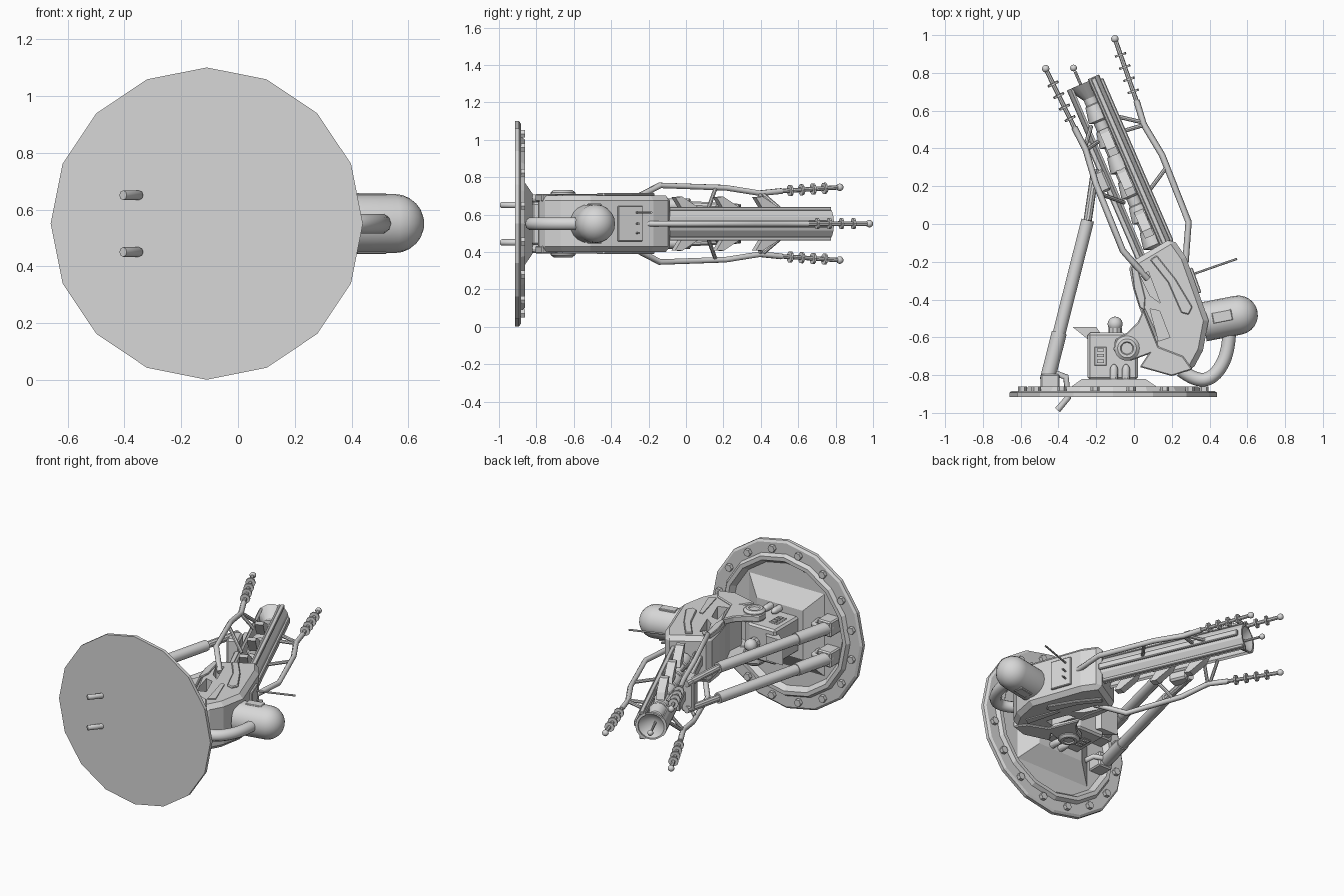
import bpy, bmesh, math
from mathutils import Vector, Matrix

if "Cube" in bpy.data.objects:
    bpy.data.objects.remove(bpy.data.objects["Cube"])

CZ = 0.551                                   # height of the mirror plane
grey = bpy.data.materials.new("plain grey")
grey.diffuse_color = (0.68, 0.68, 0.68, 1)
grey.use_nodes = True
grey.node_tree.nodes["Principled BSDF"].inputs["Base Color"].default_value = grey.diffuse_color
BARREL = Matrix.Translation((0.095, -0.095, CZ)) @ Matrix.Rotation(math.radians(23.4), 4, 'Z')


def L(x, y, z=0.0):
    """Barrel space (y along the barrel) to world."""
    return BARREL @ Vector((x, y, z))


def finish(name, bm, smooth=False, bevel=0):
    bmesh.ops.recalc_face_normals(bm, faces=bm.faces)
    me = bpy.data.meshes.new(name)
    bm.to_mesh(me)
    bm.free()
    me.materials.append(grey)
    ob = bpy.data.objects.new(name, me)
    bpy.context.collection.objects.link(ob)
    if bevel:
        m = ob.modifiers.new("bevel", 'BEVEL')
        m.width, m.segments, m.limit_method = bevel, 1, 'ANGLE'
        m.angle_limit = math.radians(50)
    if smooth:
        bpy.ops.object.select_all(action='DESELECT')
        ob.select_set(True)
        bpy.context.view_layer.objects.active = ob
        bpy.ops.object.shade_smooth_by_angle(angle=math.radians(35))
    return ob


def prism(name, poly, z0, z1, bevel=0, space=None):
    bm = bmesh.new()
    lo = [bm.verts.new((x, y, z0)) for x, y in poly]
    hi = [bm.verts.new((x, y, z1)) for x, y in poly]
    bm.faces.new(lo)
    bm.faces.new(hi)
    n = len(poly)
    for i in range(n):
        bm.faces.new((lo[i], lo[(i + 1) % n], hi[(i + 1) % n], hi[i]))
    if space:
        bm.transform(space)
    return finish(name, bm, bevel=bevel)


def box(name, x0, x1, y0, y1, z0, z1, bevel=0, space=None):
    return prism(name, [(x0, y0), (x1, y0), (x1, y1), (x0, y1)], z0, z1, bevel, space)


def lathe(name, profile, origin, axis, n=16, smooth=True):
    """Revolve (radius, distance) points about an axis."""
    bm = bmesh.new()
    q = Vector(axis).to_track_quat('Z', 'Y')
    rings = []
    for i in range(n):
        a = math.tau * i / n
        rings.append([bm.verts.new(Vector(origin) + q @ Vector((r * math.cos(a), r * math.sin(a), h)))
                      for r, h in profile])
    for i in range(n):
        A, B = rings[i], rings[(i + 1) % n]
        for j in range(len(profile) - 1):
            bm.faces.new((A[j], B[j], B[j + 1], A[j + 1]))
    bmesh.ops.remove_doubles(bm, verts=bm.verts, dist=1e-5)
    return finish(name, bm, smooth)


def rod(name, a, b, r, n=10):
    d = Vector(b) - Vector(a)
    return lathe(name, [(0, 0), (r, 0), (r, d.length), (0, d.length)], a, d, n)


def ball(name, c, r, axis=(0, 0, 1)):
    prof = [(r * math.sin(math.pi * i / 8), -r * math.cos(math.pi * i / 8)) for i in range(9)]
    return lathe(name, prof, c, axis, 12)


def tube(name, pts, r, kind='POLY', res=2):
    cu = bpy.data.curves.new(name, 'CURVE')
    cu.dimensions, cu.bevel_depth, cu.bevel_resolution, cu.use_fill_caps = '3D', r, res, True
    sp = cu.splines.new(kind)
    sp.points.add(len(pts) - 1)
    for p, c in zip(sp.points, pts):
        p.co = (*c, 1)
    if kind == 'NURBS':
        sp.order_u, sp.use_endpoint_u, sp.resolution_u = 3, True, 6
    cu.materials.append(grey)
    ob = bpy.data.objects.new(name, cu)
    bpy.context.collection.objects.link(ob)
    return ob


# wall plate: flange, raised ring and shallow dish, axis along +y
hub = Vector((-0.11, -0.915, CZ))
lathe("wall_plate", [(0, 0), (0.55, 0), (0.55, 0.022), (0.535, 0.032), (0.465, 0.032),
      (0.45, 0.055), (0.425, 0.055), (0.40, 0.02), (0, 0.02)], hub, (0, 1, 0), 16, False)
for i in range(16):
    a = math.tau * (i + 0.5) / 16
    c = hub + Vector((0.49 * math.cos(a), 0.025, 0.49 * math.sin(a)))
    rod("flange_bolt", c, c + Vector((0, 0.03, 0)), 0.024, 6)

# sloped pedestal in the dish
bm = bmesh.new()
rows = [[bm.verts.new((x, y, CZ + z)) for x, z in ((x0, -h), (x1, -h), (x1, h), (x0, h))]
        for x0, x1, h, y in ((-0.38, 0.17, 0.27, -0.896), (-0.275, 0.06, 0.16, -0.82))]
bm.faces.new(rows[0])
bm.faces.new(rows[1])
for i in range(4):
    j = (i + 1) % 4
    bm.faces.new((rows[0][i], rows[0][j], rows[1][j], rows[1][i]))
finish("pedestal", bm)

# mount block with wing and knob
prism("mount_block", [(-0.245, -0.825), (0.02, -0.825), (0.02, -0.70), (0.01, -0.62), (-0.06, -0.575),
                      (-0.245, -0.575)], CZ - 0.115, CZ + 0.115, 0.012)
prism("mount_wing", [(-0.325, -0.545), (-0.2, -0.545), (-0.18, -0.575), (-0.18, -0.61), (-0.245, -0.61)],
      CZ - 0.08, CZ + 0.08)
rod("knob_stem", (-0.1, -0.6, CZ), (-0.1, -0.55, CZ), 0.036)
ball("knob", (-0.1, -0.53, CZ), 0.04, (0, 1, 0))

# housing with chamfered edges
body = prism("gun_housing", [(-0.03, -0.21), (-0.005, -0.34), (0.03, -0.45), (0.10, -0.60), (0.09, -0.73),
             (0.2, -0.79), (0.307, -0.778), (0.365, -0.67), (0.395, -0.51), (0.275, -0.175),
             (0.205, -0.075), (0.18, -0.085)], CZ - 0.15, CZ + 0.15, 0.03)
pockets = ([(0.035, -0.28), (0.075, -0.25), (0.14, -0.42), (0.085, -0.38)],
           [(0.085, -0.45), (0.135, -0.46), (0.19, -0.60), (0.13, -0.62)])

# details mirrored above and below the middle plane
for s in (1, -1):
    z = lambda h: CZ + s * h
    for p in pockets:
        cut = prism("pocket_cutter", p, z(0.07), z(0.2))
        cut.hide_render = True
        cut.hide_set(True)
        m = body.modifiers.new("pocket", 'BOOLEAN')
        m.operation, m.object, m.solver = 'DIFFERENCE', cut, 'EXACT'
    # yoke cheek and pivot
    prism("yoke_cheek", [(-0.11, -0.67), (-0.10, -0.61), (-0.037, -0.575), (0.02, -0.52), (0.05, -0.45),
          (0.13, -0.65), (0.26, -0.70), (0.31, -0.77), (0.2, -0.805), (0.03, -0.757), (0.075, -0.69),
          (-0.02, -0.725)], z(0.118), z(0.16), 0.006)
    prism("housing_rib", [(-0.015, -0.225), (0.02, -0.23), (0.06, -0.39), (0.055, -0.46), (0.03, -0.44),
          (0.0, -0.34)], z(0.12), z(0.158), 0.004)
    lathe("pivot_cap", [(0, 0.10), (0.066, 0.10), (0.066, 0.167), (0.05, 0.18), (0.035, 0.18), (0.03, 0.172),
          (0, 0.172)], (-0.037, -0.658, CZ), (0, 0, s), 20)
    # raised bent panel and trim on the housing
    prism("housing_panel", [(0.085, -0.19), (0.12, -0.165), (0.22, -0.29), (0.31, -0.44), (0.29, -0.48),
          (0.25, -0.47), (0.18, -0.31)], z(0.148), z(0.163), 0.005)
    prism("housing_trim", [(0.2, -0.46), (0.225, -0.46), (0.30, -0.66), (0.26, -0.69)], z(0.148), z(0.156))
    # block panel, buttons and bullets by the mount
    box("mount_panel", -0.21, -0.145, -0.75, -0.65, z(0.114), z(0.122), 0.004)
    for k in range(3):
        box("mount_button", -0.195, -0.16, -0.735 + 0.03 * k, -0.718 + 0.03 * k, z(0.12), z(0.13))
    for x in (-0.106, -0.042):
        lathe("mount_bullet", [(0, 0), (0.022, 0), (0.022, 0.055), (0.014, 0.075), (0, 0.085)],
              (x, -0.825, z(0.135)), (0, 1, 0), 10)
    # support strut, foot bracket and hooked hose through the plate
    a, b, top = Vector((-0.46, -0.83, z(0.1))), Vector((-0.245, 0.02, z(0.1))), (-0.205, 0.29, z(0.085))
    rod("strut_sleeve", a, a.lerp(b, 0.3), 0.04, 12)
    rod("strut_tube", a.lerp(b, 0.3), b, 0.034, 12)
    rod("strut_rod", b, top, 0.022)
    box("strut_foot", -0.495, -0.395, -0.9, -0.795, z(0.05), z(0.15), 0.008)
    tube("hooked_hose", [(-0.42, -0.79, z(0.1)), (-0.36, -0.81, z(0.1)), (-0.35, -0.92, z(0.1)),
         (-0.405, -0.985, z(0.1))], 0.017)
    # pod cover plate
    pod = Matrix.Translation((0.465, -0.49, CZ)) @ Matrix.Rotation(math.radians(11), 4, 'Z')
    box("pod_plate", -0.05, 0.055, -0.03, 0.03, s * 0.09, s * 0.107, 0.004, pod)

# motor pod with domed end and feed hose
dome = [(0.104 * math.cos(t * math.pi / 12), 0.17 + 0.104 * math.sin(t * math.pi / 12)) for t in range(6)]
lathe("motor_pod", [(0, -0.02), (0.104, -0.02)] + dome + [(0, 0.274)],
      (0.385, -0.515, CZ), (0.98, 0.19, 0), 20)
tube("feed_hose", [(0.505, -0.54, CZ), (0.505, -0.67, CZ), (0.43, -0.81, CZ), (0.33, -0.835, CZ),
     (0.25, -0.775, CZ)], 0.036, 'NURBS', 3)

# side panel and aerials on the right of the housing
side = Matrix.Translation((0.322, -0.30, CZ)) @ Matrix.Rotation(math.radians(20), 4, 'Z')
box("side_panel", -0.02, 0.012, -0.07, 0.07, -0.095, 0.095, 0.004, side)
for h, n in ((0.06, 0.26), (0.0, 0.06), (-0.05, 0.06)):
    rod("aerial", (0.30, -0.27, CZ + h), (0.30 + n * 0.945, -0.27 + n * 0.33, CZ + h), 0.006, 6)

# barrel: stacked cones, curved shells, cup and tip
along = BARREL.to_3x3() @ Vector((0, 1, 0))
core = [(0, -0.05)]
for k in range(6):
    y = -0.03 + 0.145 * k
    core += [(0.035, y), (0.058, y + 0.01), (0.042, y + 0.095), (0.035, y + 0.1)]
core += [(0.035, 0.85), (0, 0.85)]
lathe("barrel_core", core, L(0, 0), along, 12)
lathe("muzzle_cup", [(0.035, 0.83), (0.09, 0.915), (0.08, 0.915), (0, 0.845)], L(0, 0), along, 16)
rod("muzzle_tip", L(-0.015, 0.84), L(-0.015, 0.99), 0.008, 8)
ball("muzzle_ball", L(-0.015, 1.01), 0.018)


def shell(name, mid, half, y0, y1, r=0.095, t=0.016):
    """Open trough: an arc section swept along the barrel."""
    arc = [math.radians(mid - half + half * i / 3) for i in range(7)]
    sec = [(r * math.cos(a), r * math.sin(a)) for a in arc]
    sec += [((r - t) * math.cos(a), (r - t) * math.sin(a)) for a in reversed(arc)]
    return prism(name, sec, y0, y1, 0, BARREL @ Matrix(((1, 0, 0, 0), (0, 0, 1, 0), (0, 1, 0, 0), (0, 0, 0, 1))))


shell("right_shell", 0, 68, -0.06, 0.925)
shell("left_shell", 180, 40, -0.12, 0.915)
box("right_rail", 0.088, 0.108, -0.04, 0.90, -0.02, 0.02, 0.005, BARREL)
box("left_rail", -0.115, -0.085, -0.12, 0.62, -0.03, 0.03, 0.005, BARREL)
box("strut_collar", -0.165, -0.085, 0.34, 0.46, -0.105, 0.105, 0.012, BARREL)
for s in (1, -1):
    box("shell_rib", 0.045, 0.072, -0.05, 0.92, s * 0.07, s * 0.09, 0.004, BARREL)
    for y in (0.06, 0.30, 0.53):             # swept fins above and below
        fin = [(y + 0.03, 0.05), (y + 0.12, 0.05), (y + 0.10, 0.09), (y + 0.01, 0.145), (y - 0.03, 0.142)]
        turn = BARREL @ Matrix(((0, 0, 1, 0), (1, 0, 0, 0), (0, s, 0, 0), (0, 0, 0, 1)))
        prism("barrel_fin", fin, -0.026, 0.026, 0, turn)

# three outrigger prongs around the barrel
for deg, e in ((0, 0), (128, 0.04), (-128, 0.04)):
    a = math.radians(deg)
    P = lambda r, y: L(r * math.cos(a), y, r * math.sin(a))
    tube("prong_arm", [P(0.12 + e, -0.17), P(0.22 + e, 0.02), P(0.232 + e * 0.3, 0.40), P(0.207, 0.59),
         P(0.222, 0.72)], 0.017, res=1)
    rod("prong_tip", P(0.22, 0.70), P(0.247, 1.06), 0.012, 8)
    ball("prong_ball", P(0.247, 1.065), 0.02)
    for k in range(4):
        y = 0.765 + 0.068 * k
        rod("prong_ring", P(0.225 + 0.005 * k, y), P(0.226 + 0.005 * k, y + 0.012), 0.031, 10)
    for i, o in (((0.085, 0.25), (0.232, 0.335)), ((0.085, 0.69), (0.207, 0.60)), ((0.085, 0.60), (0.21, 0.585))):
        rod("prong_brace", P(*i), P(*o), 0.011, 8)
